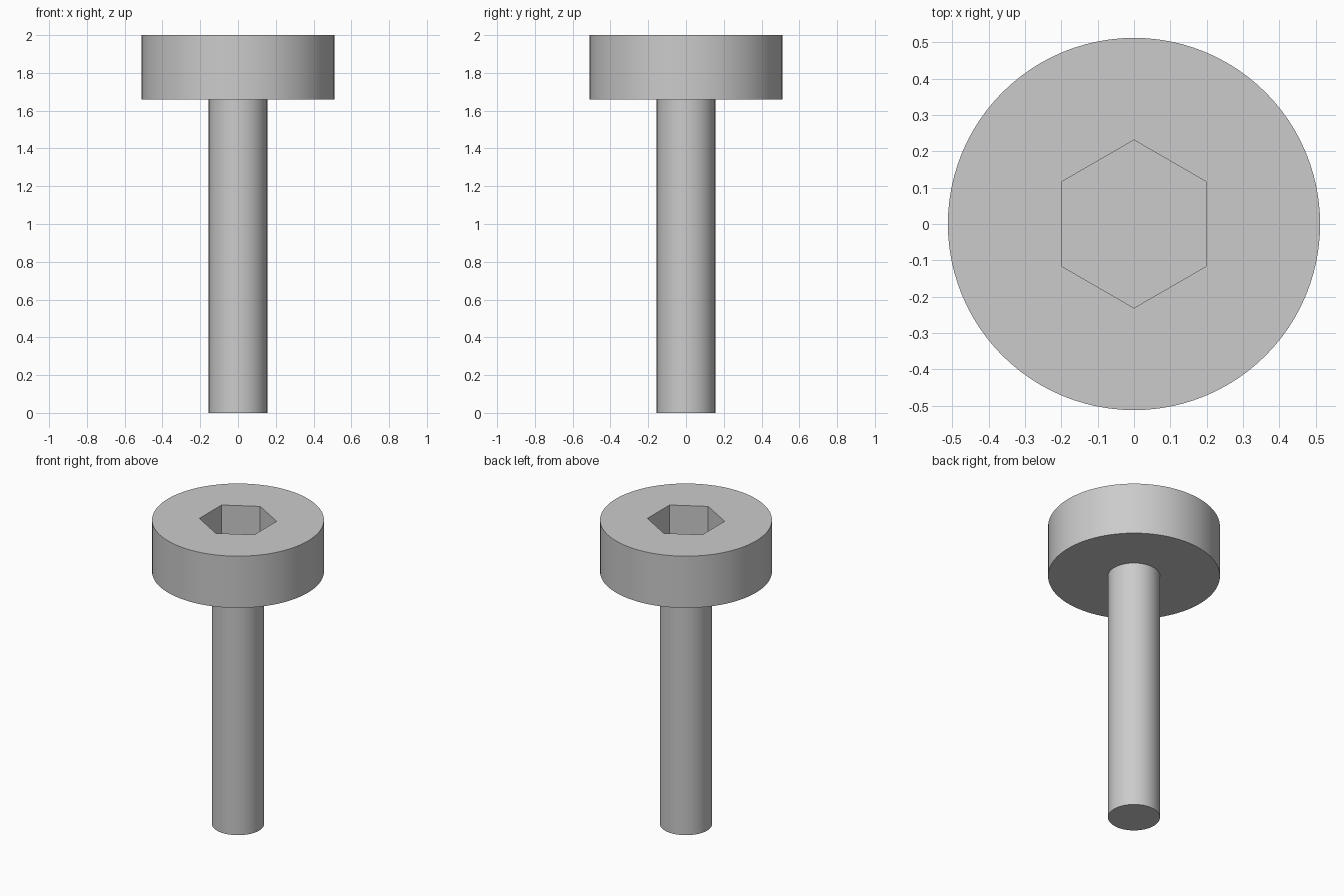
import bpy
import bmesh
from math import cos, sin, pi, radians

cube = bpy.data.objects.get("Cube")
if cube:
    bpy.data.objects.remove(cube, do_unlink=True)

SIDES = 96
HEX_RADIUS = 0.4 / 3 ** 0.5
SOCKET_FLOOR = 1.76

steel = bpy.data.materials.new("grey_steel")
steel.use_nodes = True
steel.diffuse_color = (0.6, 0.6, 0.6, 1)
steel.node_tree.nodes["Principled BSDF"].inputs["Base Color"].default_value = (0.6, 0.6, 0.6, 1)

bm = bmesh.new()


def ring(count, radius, z):
    """Closed loop of vertices, starting on the +y axis."""
    angles = [pi / 2 + 2 * pi * i / count for i in range(count)]
    return [bm.verts.new((radius * cos(a), radius * sin(a), z)) for a in angles]


def wall(lower, upper):
    """Quads joining two rings of equal count."""
    n = len(lower)
    for i in range(n):
        j = (i + 1) % n
        bm.faces.new((lower[i], lower[j], upper[j], upper[i]))


# Shaft and head outline
shaft_bottom = ring(SIDES, 0.155, 0)
shaft_top = ring(SIDES, 0.155, 1.66)
head_bottom = ring(SIDES, 0.512, 1.66)
head_top = ring(SIDES, 0.512, 2)
for lower, upper in ((shaft_bottom, shaft_top), (shaft_top, head_bottom), (head_bottom, head_top)):
    wall(lower, upper)
bm.faces.new(shaft_bottom)

# Hexagonal socket
socket_rim = ring(6, HEX_RADIUS, 2)
socket_floor = ring(6, HEX_RADIUS, SOCKET_FLOOR)
wall(socket_rim, socket_floor)
bm.faces.new(socket_floor)

# Flat top of the head around the socket
edges = [e for e in bm.edges if all(v.co.z > 1.99 for v in e.verts)]
bmesh.ops.triangle_fill(bm, edges=edges, use_beauty=True, normal=(0, 0, 1))
bmesh.ops.recalc_face_normals(bm, faces=bm.faces)

mesh = bpy.data.meshes.new("socket_bolt")
bm.to_mesh(mesh)
bm.free()
mesh.materials.append(steel)
bolt = bpy.data.objects.new("socket_bolt", mesh)
bpy.context.collection.objects.link(bolt)

# Smooth round walls, crisp rims
for obj in bpy.context.selected_objects:
    obj.select_set(False)
bolt.select_set(True)
bpy.context.view_layer.objects.active = bolt
bpy.ops.object.shade_smooth_by_angle(angle=radians(30))
